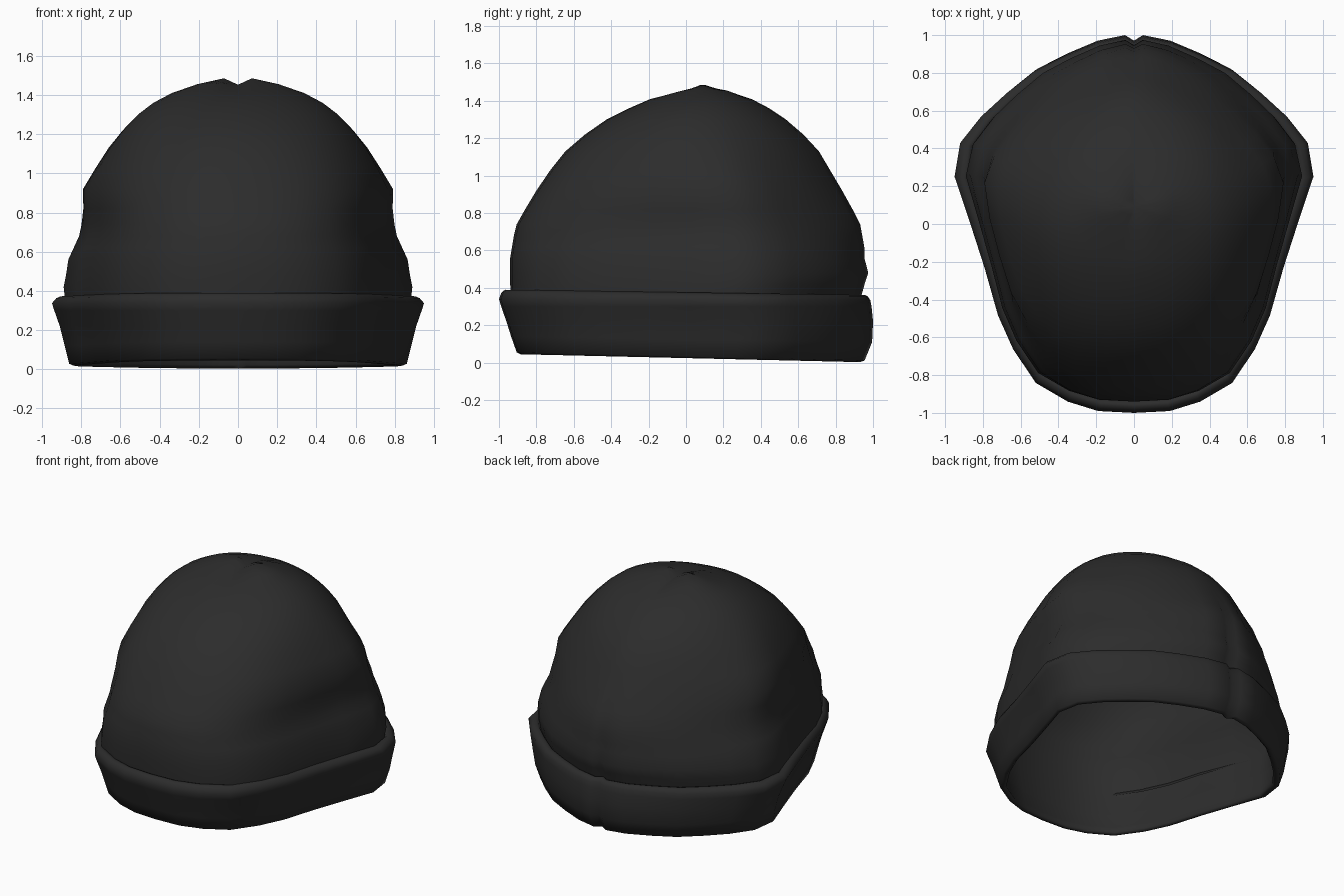
import bpy, bmesh, math

if "Cube" in bpy.data.objects:
    bpy.data.objects.remove(bpy.data.objects["Cube"])

# Half of the egg-shaped plan outline, front to back (last point dips into the back seam)
EGG = [(0, -1), (.19, -.99), (.35, -.94), (.52, -.84), (.64, -.66), (.72, -.48),
       (.79, -.23), (.87, .02), (.95, .26), (.92, .44), (.81, .58), (.68, .70),
       (.53, .82), (.37, .90), (.20, .97), (.05, 1.0), (0, .97)]
ANGLES = [-90 + 12 * k for k in range(15)] + [87, 90]

wool = bpy.data.materials.new("black wool")
wool.diffuse_color = (0.025, 0.025, 0.025, 1)
wool.use_nodes = True
wool.node_tree.nodes["Principled BSDF"].inputs["Base Color"].default_value = wool.diffuse_color


def ring(z_front, z_back, y_front, y_back, width, blend, bulge=0.0, dip=0.0):
    """One closed loop: blend 0 is the egg outline, 1 is a rounded oval."""
    mid = (y_front + y_back) / 2 + .10 * (y_back - y_front) * (1 - blend)
    dent = .26 * blend * (1 - blend)          # flatter back diagonals mid-crown
    half = []
    for k, ((ex, ey), a) in enumerate(zip(EGG, ANGLES)):
        a = math.radians(a)
        s = math.sin(a)
        x1 = width * ex / .95
        if k < 9:
            x1 += bulge * math.sin(math.pi * k / 9)
        y1 = y_front + (ey + 1) / 2 * (y_back - y_front)
        x2 = width * math.cos(a)
        y2 = mid + s * ((y_back - mid) if s > 0 else (mid - y_front))
        x = x1 + (x2 - x1) * blend
        y = y1 + (y2 - y1) * blend
        if s > 0:
            f = 1 - dent * math.sin(2 * a)
            x, y = x * f, mid + (y - mid) * f
        t = (y - y_front) / (y_back - y_front)
        # centre seam sinks at the very top
        groove = dip * max(0, 1 - abs(x) / .07)
        half.append((x, y, z_front + (z_back - z_front) * t - groove))
    return half + [(-x, y, z) for x, y, z in half[-2:0:-1]]


def loft(name, rings, cap_end=None, cap_start=None):
    bm = bmesh.new()
    loops = [[bm.verts.new(p) for p in r] for r in rings]
    n = len(loops[0])
    for a, b in zip(loops, loops[1:]):
        for i in range(n):
            j = (i + 1) % n
            bm.faces.new((a[i], a[j], b[j], b[i]))
    if cap_end:
        c = bm.verts.new(cap_end)
        for i in range(n):
            bm.faces.new((loops[-1][i], loops[-1][(i + 1) % n], c))
    if cap_start:
        c = bm.verts.new(cap_start)
        for i in range(n):
            bm.faces.new((loops[0][(i + 1) % n], loops[0][i], c))
    mesh = bpy.data.meshes.new(name)
    bm.to_mesh(mesh)
    bm.free()
    mesh.materials.append(wool)
    ob = bpy.data.objects.new(name, mesh)
    bpy.context.collection.objects.link(ob)
    bpy.ops.object.select_all(action='DESELECT')
    ob.select_set(True)
    bpy.context.view_layer.objects.active = ob
    bpy.ops.object.shade_smooth_by_angle(angle=math.radians(75))
    return ob


# Crown levels: z, front y, back y, half width, roundness
CROWN = [(.33, -.935, .93, .87, 0), (.42, -.94, .955, .88, 0),
         (.48, -.94, .975, .87, .03), (.56, -.94, .955, .86, .06),
         (.62, -.93, .955, .835, .1), (.68, -.92, .945, .81, .15),
         (.74, -.905, .935, .80, .2), (.82, -.86, .895, .795, .3),
         (.92, -.80, .84, .80, .4), (1.03, -.725, .775, .735, .55),
         (1.13, -.645, .715, .67, .7), (1.22, -.54, .63, .595, .85),
         (1.30, -.425, .535, .515, .95), (1.36, -.305, .445, .435, 1),
         (1.41, -.19, .35, .34, 1), (1.455, -.03, .23, .21, 1),
         (1.485, .05, .13, .075, 1)]


def crown_rings(inset):
    return [ring(z - inset * k, z - inset * k, f + inset, b - inset, w - inset, k,
                 .03 * (1 - k), max(0, z - 1.42) * .5) for z, f, b, w, k in CROWN]


crown = loft("crown", crown_rings(0), cap_end=(0, .09, 1.452))

# Lining: the crown offset slightly inwards, facing the opening
lining = loft("lining", crown_rings(.015)[-3::-1] + [ring(.2, .2, -.905, .925, .85, 0)],
              cap_start=(0, .09, 1.43))

# Folded cuff: inner wall down, round the hem, up the outside and over the lip
CUFF = [(.2, .2, -.905, .925, .85), (.1, .08, -.885, .92, .838),
        (.06, .022, -.868, .913, .822), (.045, .003, -.885, .93, .84),
        (.055, .012, -.905, .955, .862), (.14, .11, -.935, .995, .885),
        (.22, .22, -.96, 1.0, .91), (.30, .30, -.988, .992, .938),
        (.34, .335, -1.0, .985, .95), (.375, .355, -.987, .972, .928),
        (.39, .362, -.968, .955, .905), (.388, .358, -.948, .94, .888),
        (.36, .33, -.935, .93, .87)]
cuff = loft("folded_cuff", [ring(*c, 0) for c in CUFF])
